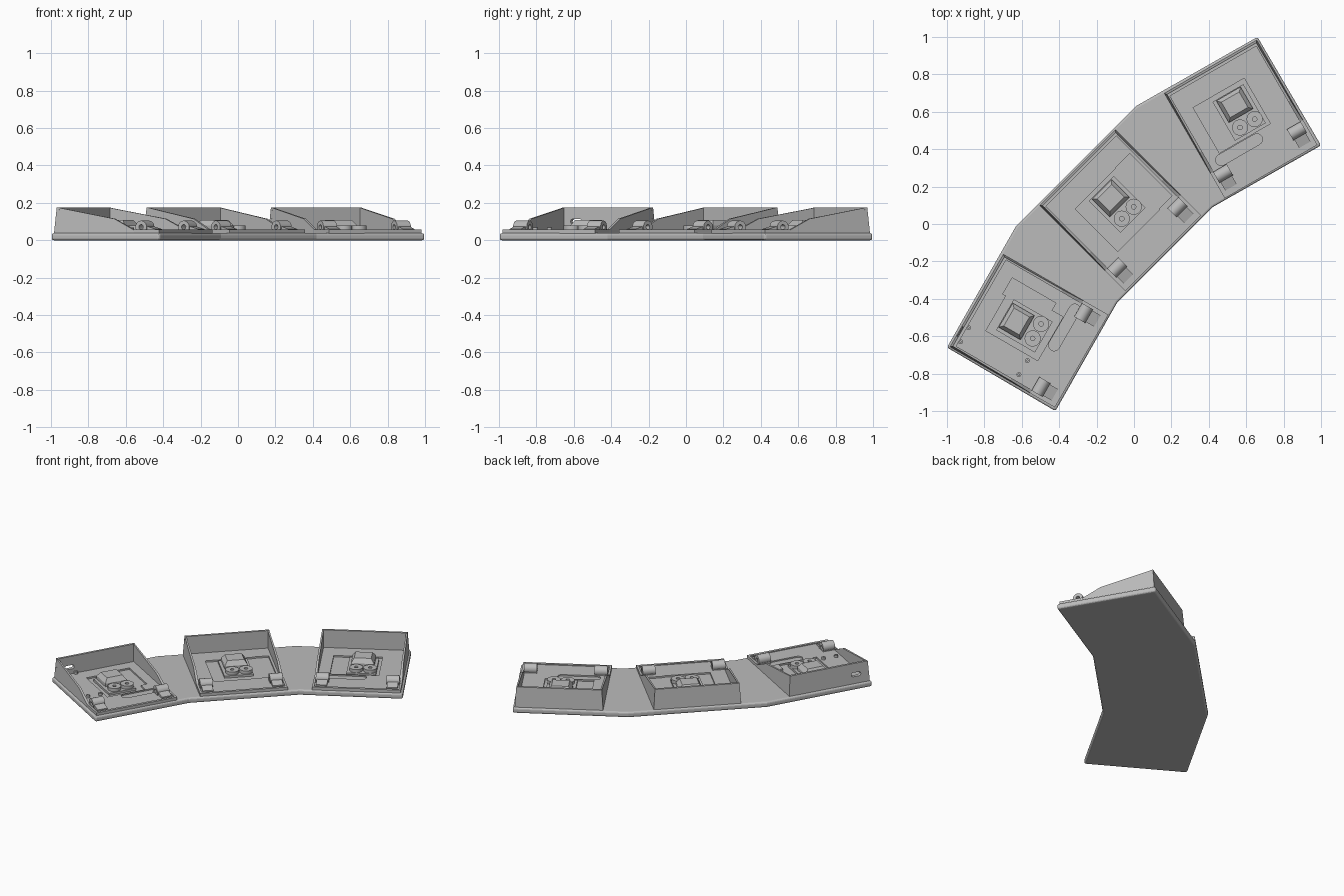
import bpy, bmesh, math
from mathutils import Matrix, Vector

if "Cube" in bpy.data.objects:
    bpy.data.objects.remove(bpy.data.objects["Cube"])

grey = bpy.data.materials.new("plain grey")
grey.diffuse_color = (0.5, 0.5, 0.5, 1)
grey.use_nodes = True
grey.node_tree.nodes["Principled BSDF"].inputs["Base Color"].default_value = grey.diffuse_color


def finish(name, bm, M, smooth=False):
    bmesh.ops.recalc_face_normals(bm, faces=bm.faces[:])
    me = bpy.data.meshes.new(name)
    bm.to_mesh(me)
    bm.free()
    me.materials.append(grey)
    ob = bpy.data.objects.new(name, me)
    bpy.context.collection.objects.link(ob)
    ob.matrix_world = M
    if smooth:
        bpy.ops.object.select_all(action='DESELECT')
        ob.select_set(True)
        bpy.context.view_layer.objects.active = ob
        bpy.ops.object.shade_smooth_by_angle(angle=math.radians(35))
    return ob


def loft(name, loops, M, smooth=False, closed=False):
    """Skin a row of point loops; cap the ends, or join last to first."""
    bm = bmesh.new()
    rings = [[bm.verts.new(p) for p in lp] for lp in loops]
    n = len(rings[0])
    pairs = list(zip(rings, rings[1:])) + ([(rings[-1], rings[0])] if closed else [])
    for a, b in pairs:
        for i in range(n):
            bm.faces.new((a[i], a[(i + 1) % n], b[(i + 1) % n], b[i]))
    if not closed:
        bm.faces.new(rings[0])
        bm.faces.new(rings[-1])
    return finish(name, bm, M, smooth)


def rect(u0, u1, v0, v1, z):
    return [(u0, v0, z), (u1, v0, z), (u1, v1, z), (u0, v1, z)]


def box(name, M, u0, u1, v0, v1, z0, z1, taper=0.0):
    return loft(name, [rect(u0, u1, v0, v1, z0),
                       rect(u0 + taper, u1 - taper, v0 + taper, v1 - taper, z1)], M)


def circle(r, c, axis, n=24):
    out = []
    for i in range(n):
        a, b = r * math.cos(i * math.tau / n), r * math.sin(i * math.tau / n)
        out.append(Vector(c) + (Vector((0, a, b)) if axis == 'u' else Vector((a, b, 0))))
    return out


def tube(name, M, c, r, hole, length, axis):
    d = Vector((length, 0, 0)) if axis == 'u' else Vector((0, 0, length))
    c = Vector(c)
    return loft(name, [circle(r, c, axis), circle(r, c + d, axis),
                       circle(hole, c + d, axis), circle(hole, c, axis)], M, True, True)


def slot(name, M, u0, u1, v, r, z0, z1):
    """Prism with rounded ends."""
    pts = []
    for i in range(9):
        a = -math.pi / 2 + i * math.pi / 8
        pts.append((u1 + r * math.cos(a), v + r * math.sin(a)))
    for i in range(9):
        a = math.pi / 2 + i * math.pi / 8
        pts.append((u0 + r * math.cos(a), v + r * math.sin(a)))
    return loft(name, [[(x, y, z) for x, y in pts] for z in (z0, z1)], M)


def cut(ob, cutter):
    cutter.hide_render = True
    cutter.hide_set(True)
    m = ob.modifiers.new("cut", 'BOOLEAN')
    m.operation = 'DIFFERENCE'
    m.solver = 'EXACT'
    m.object = cutter


# Bent base plate with softened edges
outline = [(-1, -.66), (-.42, -1), (-.09, -.42), (.42, .09),
           (1, .42), (.66, 1), (.01, .63), (-.63, -.01)]
base = loft("base_plate", [[(x, y, z) for x, y in outline] for z in (0, .038)], Matrix())
bev = base.modifiers.new("soft edge", 'BEVEL')
bev.width, bev.segments, bev.limit_method = .012, 3, 'ANGLE'
bev.angle_limit = math.radians(50)

HW = .286           # half width of a unit
TOP = .052          # floor height
SIDE = [(.324, .03), (.312, .176), (-.045, .115), (-.175, .052), (-.175, .03)]


def side_wall(M, s):
    outer = [(s * (HW - .07 * (z - .03)), v, z) for v, z in SIDE]
    inner = [(s * (HW - .02), v, z) for v, z in SIDE]
    loft("side_wall", [outer, inner], M)


def unit(M, pockets, slots, cable_hole):
    # Floor with recessed pockets and cable groove
    floor = box("floor", M, -HW + .005, HW - .005, -.315, .31, .03, TOP)
    for p in pockets:
        cut(floor, box("pocket_cutter", M, *p, .041, .09))
    for u0, u1, v in slots:
        cut(floor, slot("groove_cutter", M, u0, u1, v, .03, .043, .09))

    # Walls: sloping sides, tall back, low front lip
    for s in (-1, 1):
        side_wall(M, s)
        a, b = sorted((s * HW, s * (HW - .014)))
        box("side_lip", M, a, b, -.324, -.17, .03, .058)
    box("front_lip", M, -HW, HW, -.324, -.306, .03, .058)
    back = loft("back_wall", [rect(-HW, HW, .296, .324, .03),
                              rect(-HW + .01, HW - .01, .296, .312, .176)], M)

    # Hinge barrels on ramped blocks
    for s in (-1, 1):
        c = s * .228
        tube("hinge_barrel", M, (c - .042, -.205, .071), .034, .013, .084, 'u')
        prof = [(-.29, .045), (-.29, .06), (-.225, .078), (-.225, .045)]
        loft("hinge_block", [[(c + d, v, z) for v, z in prof] for d in (-.035, .035)], M)
        box("hinge_foot", M, c - .042, c + .042, -.235, -.172, .045, .056)

    # Sensor board, tapered switch and two round posts
    box("sensor_board", M, -.085, .105, -.085, .155, .038, .056)
    box("switch_body", M, -.065, .085, .015, .15, .05, .078)
    box("switch_cap", M, -.065, .085, .015, .15, .078, .108, .02)
    for u in (-.026, .064):
        tube("round_post", M, (u, -.037, .05), .043, .012, .028, 'z')

    # Cable opening in the back wall, with pins beside it
    if cable_hole:
        R = M @ Matrix.Translation((-.19, .31, .1)) @ Matrix.Rotation(math.pi / 2, 4, 'X')
        cut(back, slot("cable_cutter", R, -.02, .02, 0, .014, -.05, .05))
        for u, v in ((-.148, .288), (-.234, .288), (-.142, -.072), (-.23, -.07)):
            tube("small_pin", M, (u, v, .045), .013, .004, .022, 'z')


def place(x, y, deg):
    return Matrix.Translation((x, y, 0)) @ Matrix.Rotation(math.radians(deg), 4, 'Z')


unit(place(.571, .561, 30), [(-.19, .125, -.1, .18)], [(-.2, .02, -.137)], False)
unit(place(-.073, .073, 45), [(-.165, .15, -.145, .175), (.14, .25, -.14, .18)], [], False)
unit(place(-.561, -.571, 60), [(-.115, .155, -.12, .2), (.1, .2, -.05, .22)],
     [(.0, .22, -.155)], True)
